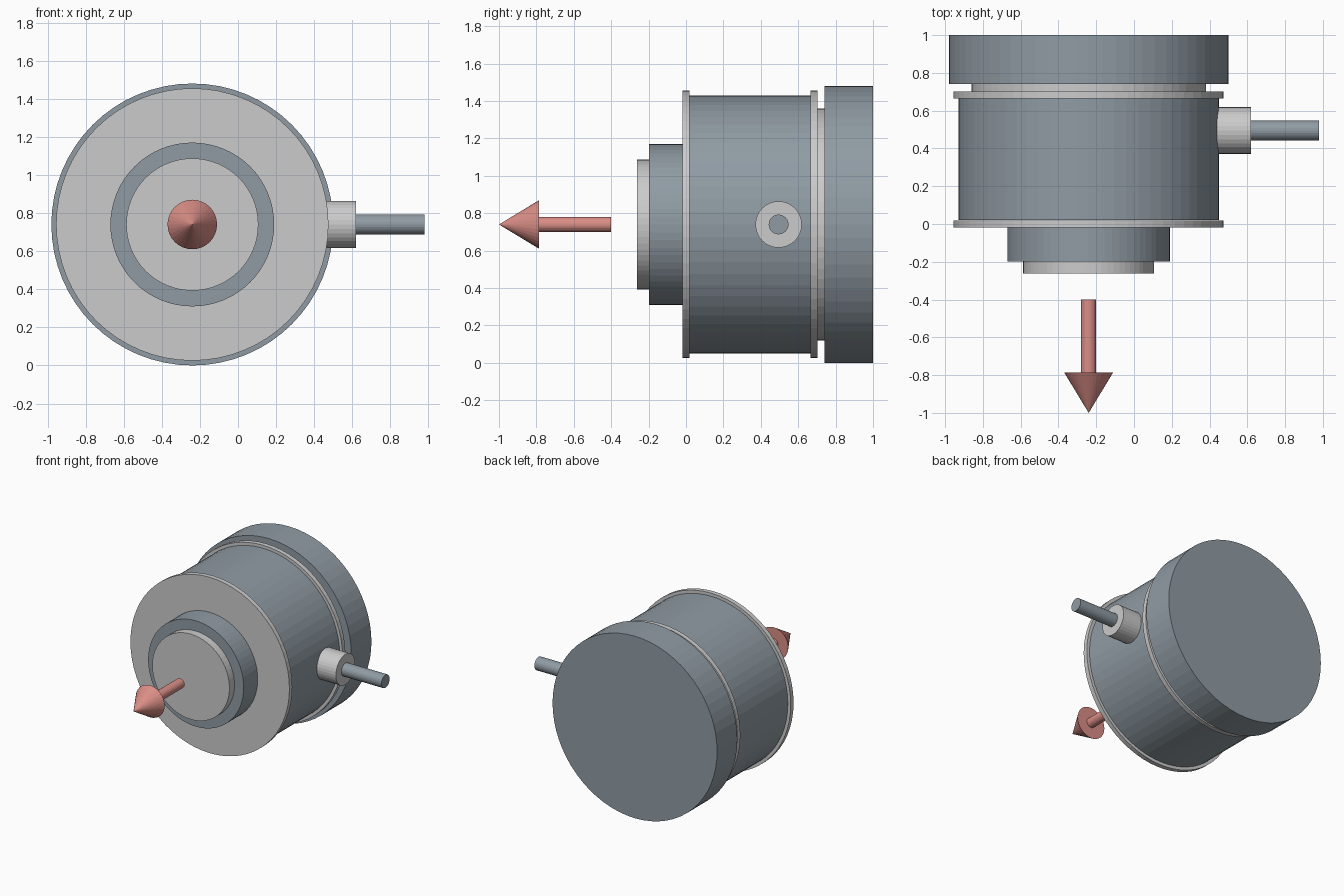
import bpy
from math import pi

if "Cube" in bpy.data.objects:
    bpy.data.objects.remove(bpy.data.objects["Cube"])

CX, CZ = -0.24, 0.74      # main axis, running along y
PORT_Y = 0.495            # side fitting axis, running along x


def material(name, rgb):
    m = bpy.data.materials.new(name)
    m.diffuse_color = (*rgb, 1)
    m.use_nodes = True
    m.node_tree.nodes["Principled BSDF"].inputs["Base Color"].default_value = m.diffuse_color
    return m


steel = material("blue_grey_steel", (0.28, 0.33, 0.37))
red = material("arrow_red", (0.70, 0.27, 0.24))


def turned(name, axis, start, end, r, mat=None, tip=None, sides=64):
    """Cylinder (or cone, when tip is given) from start to end along an axis."""
    mid, depth = (start + end) / 2, abs(end - start)
    if axis == 'y':   # local +z points to -y
        loc, rot = (CX, mid, CZ), (pi / 2, 0, 0)
    else:             # local +z points to +x
        loc, rot = (mid, PORT_Y, CZ), (0, pi / 2, 0)
    bpy.ops.mesh.primitive_cone_add(vertices=sides, radius1=r,
                                    radius2=r if tip is None else tip,
                                    depth=depth, location=loc, rotation=rot)
    ob = bpy.context.object
    ob.name = name
    if mat:
        ob.data.materials.append(mat)
    return ob


# Housing: drum between two thin flanges, then neck and rear cap
turned("drum", 'y', 0.02, 0.665, 0.69, steel)
for name, y in (("front_flange", -0.018), ("rear_flange", 0.665)):
    turned(name, 'y', y, y + 0.037, 0.715)
turned("neck", 'y', 0.702, 0.74, 0.62)
turned("rear_cap", 'y', 0.74, 1.0, 0.74, steel)

# Stepped front boss
turned("front_boss", 'y', -0.198, -0.018, 0.43, steel)
turned("front_face", 'y', -0.263, -0.198, 0.347)

# Side fitting and its rod
turned("side_collar", 'x', 0.42, 0.62, 0.124, sides=32)
turned("side_rod", 'x', 0.62, 0.98, 0.053, steel, sides=24)

# Direction arrow in front of the boss
turned("arrow_shaft", 'y', -0.785, -0.40, 0.04, red, sides=24)
turned("arrow_head", 'y', -0.785, -1.0, 0.13, red, tip=0, sides=32)
